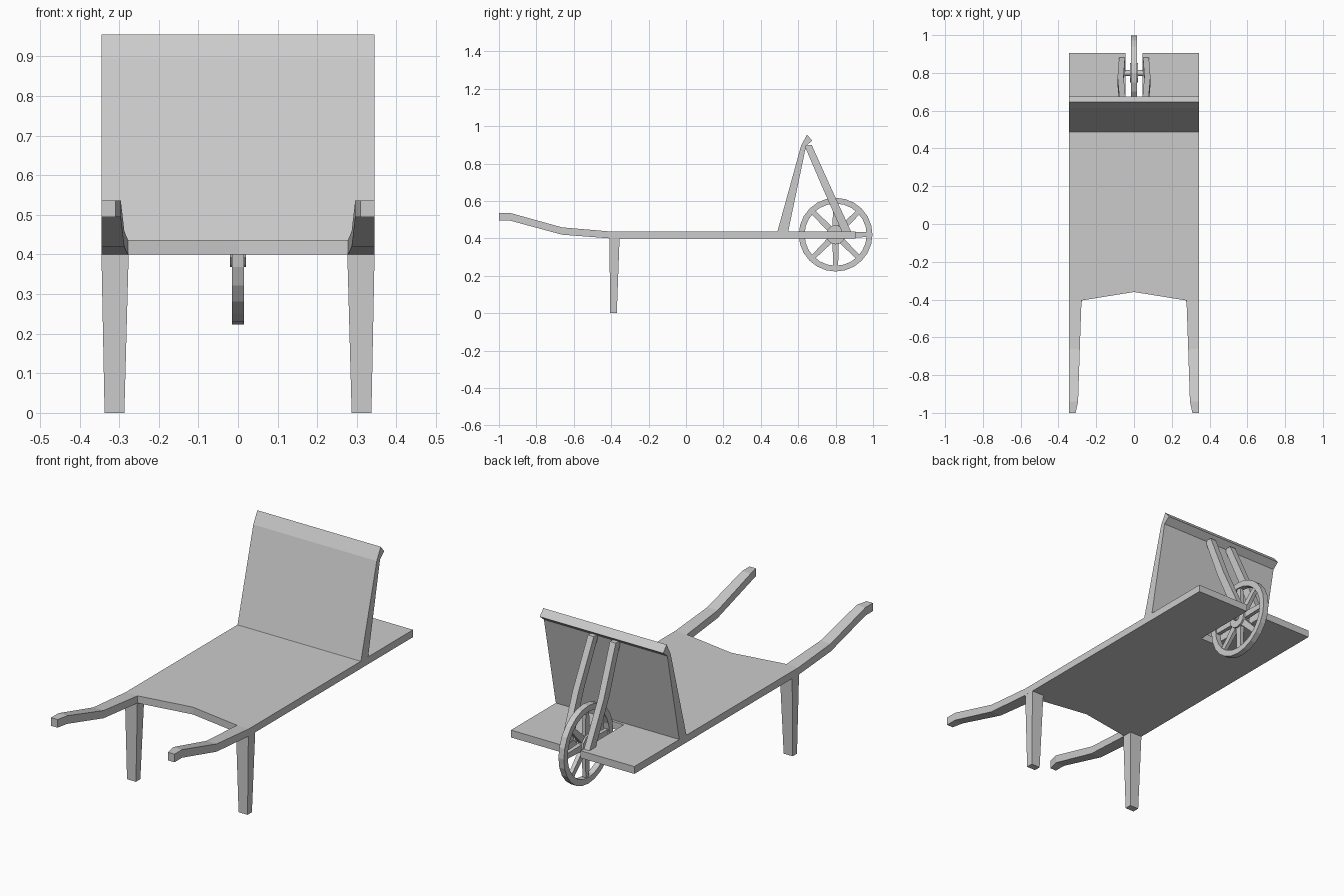
import bpy, bmesh, math
from mathutils import Matrix, Vector

if "Cube" in bpy.data.objects:
    bpy.data.objects.remove(bpy.data.objects["Cube"], do_unlink=True)

grey = bpy.data.materials.new("plain grey")
grey.use_nodes = True
GREY = (0.6, 0.6, 0.6, 1)
grey.diffuse_color = GREY
grey.node_tree.nodes["Principled BSDF"].inputs["Base Color"].default_value = GREY


def finish(bm, name):
    bmesh.ops.recalc_face_normals(bm, faces=bm.faces)
    mesh = bpy.data.meshes.new(name)
    bm.to_mesh(mesh)
    bm.free()
    mesh.materials.append(grey)
    obj = bpy.data.objects.new(name, mesh)
    bpy.context.collection.objects.link(obj)
    return obj


def loft(name, rings, closed=False):
    """Skin a list of matching cross-sections, capping the ends unless closed."""
    bm = bmesh.new()
    rows = [[bm.verts.new(p) for p in ring] for ring in rings]
    n = len(rows[0])
    pairs = list(zip(rows, rows[1:])) + ([(rows[-1], rows[0])] if closed else [])
    for a, b in pairs:
        for i in range(n):
            j = (i + 1) % n
            bm.faces.new((a[i], a[j], b[j], b[i]))
    if not closed:
        bm.faces.new(rows[0])
        bm.faces.new(rows[-1])
    return finish(bm, name)


def rect_xz(x0, x1, y, z0, z1):
    return [(x0, y, z0), (x1, y, z0), (x1, y, z1), (x0, y, z1)]


def rect_xy(x0, x1, y0, y1, z):
    return [(x0, y0, z), (x1, y0, z), (x1, y1, z), (x0, y1, z)]


HALF = 0.345
WHEEL = Vector((0, 0.80, 0.42))

# Deck with a peaked front edge and a slot for the wheel
side = [(0.278, -0.405), (HALF, -0.405), (HALF, 0.905), (0.045, 0.905), (0.045, 0.56)]
outline = [(0, -0.36)] + side + [(-x, y) for x, y in reversed(side)]
loft("deck", [[(x, y, z) for x, y in outline] for z in (0.40, 0.437)])

# Sloping headboard with a folded lip
profile = [(0.487, 0.43), (0.615, 0.895), (0.647, 0.955), (0.675, 0.922),
           (0.642, 0.895), (0.545, 0.43)]
loft("headboard", [[(x, y, z) for y, z in profile] for x in (-HALF, HALF)])

# Fillet at the foot of the headboard, fading out on one side
loft("headboard_fillet", [[(x, 0.487, 0.436), (x, 0.487 + d, 0.436 + d), (x, 0.53, 0.436)]
                          for x, d in ((-HALF, 0.002), (0, 0.028), (HALF, 0.028))])

for s, tag in ((1, "left"), (-1, "right")):
    # Curved handle
    stations = [(-0.405, 0.278, 0.40, 0.437), (-0.663, 0.287, 0.42, 0.459),
                (-0.94, 0.296, 0.495, 0.536), (-1.0, 0.309, 0.495, 0.536)]
    loft(tag + "_handle", [rect_xz(s * x, s * HALF, y, a, b) for y, x, a, b in stations])
    # Tapered leg
    loft(tag + "_leg", [rect_xy(s * 0.276, s * HALF, -0.41, -0.355, 0.405),
                        rect_xy(s * 0.287, s * 0.337, -0.405, -0.37, 0.0)])
    # Brace from the headboard lip down beside the wheel
    loft(tag + "_brace", [rect_xy(s * 0.045, s * 0.078, 0.632, 0.672, 0.90),
                          rect_xy(s * 0.055, s * 0.087, 0.735, 0.780, 0.66),
                          rect_xy(s * 0.047, s * 0.078, 0.845, 0.895, 0.41)])

# Wheel rim
rim = []
SIDES = 24
for i in range(SIDES):
    a = math.tau * i / SIDES
    d = Vector((0, math.cos(a), math.sin(a)))
    rim.append([WHEEL + d * r + Vector((x, 0, 0))
                for r, x in ((0.197, -0.015), (0.197, 0.015), (0.166, 0.015), (0.166, -0.015))])
loft("wheel_rim", rim, closed=True)

# Hub and axle
for name, radius, length in (("wheel_hub", 0.052, 0.04), ("wheel_axle", 0.016, 0.13)):
    bm = bmesh.new()
    bmesh.ops.create_cone(bm, cap_ends=True, segments=12, radius1=radius, radius2=radius,
                          depth=length,
                          matrix=Matrix.Translation(WHEEL) @ Matrix.Rotation(math.pi / 2, 4, "Y"))
    finish(bm, name)

# Spokes
for i in range(8):
    turn = Matrix.Translation(WHEEL) @ Matrix.Rotation(math.tau * i / 8, 4, "X")
    spoke = loft("spoke_%d" % (i + 1), [rect_xy(-0.011, 0.011, -0.017, 0.017, 0.04),
                                        rect_xy(-0.009, 0.009, -0.013, 0.013, 0.172)])
    spoke.data.transform(turn)
